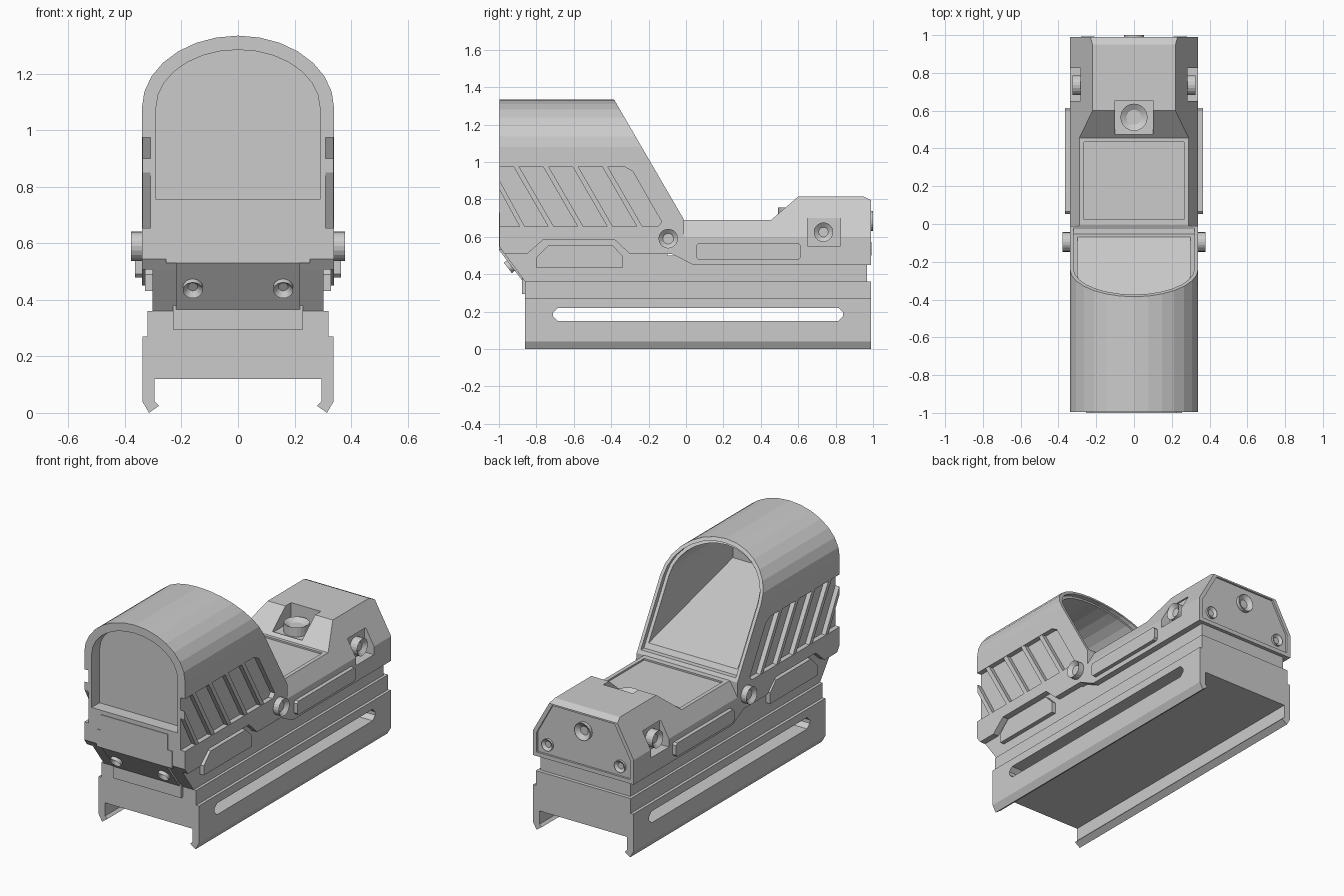
import bpy, bmesh, math
from mathutils import Vector

cube = bpy.data.objects.get("Cube")
if cube:
    bpy.data.objects.remove(cube, do_unlink=True)

grey = bpy.data.materials.new("plain_grey")
grey.use_nodes = True
grey.diffuse_color = (0.6, 0.6, 0.6, 1)
grey.node_tree.nodes["Principled BSDF"].inputs["Base Color"].default_value = (0.6, 0.6, 0.6, 1)


def finish(name, bm):
    bmesh.ops.recalc_face_normals(bm, faces=bm.faces[:])
    mesh = bpy.data.meshes.new(name)
    bm.to_mesh(mesh)
    bm.free()
    obj = bpy.data.objects.new(name, mesh)
    obj.data.materials.append(grey)
    bpy.context.collection.objects.link(obj)
    return obj


def loft(name, loop_a, loop_b):
    bm = bmesh.new()
    a = [bm.verts.new(p) for p in loop_a]
    b = [bm.verts.new(p) for p in loop_b]
    bm.faces.new(a)
    bm.faces.new(b)
    for i in range(len(a)):
        j = (i + 1) % len(a)
        bm.faces.new((a[i], a[j], b[j], b[i]))
    return finish(name, bm)


def prism(name, pts, axis, lo, hi):
    place = {"x": lambda p, t: (t, p[0], p[1]),
             "y": lambda p, t: (p[0], t, p[1]),
             "z": lambda p, t: (p[0], p[1], t)}[axis]
    return loft(name, [place(p, lo) for p in pts], [place(p, hi) for p in pts])


def rect(u0, u1, v0, v1, c=0.0):
    if not c:
        return [(u0, v0), (u1, v0), (u1, v1), (u0, v1)]
    return [(u0 + c, v0), (u1 - c, v0), (u1, v0 + c), (u1, v1 - c),
            (u1 - c, v1), (u0 + c, v1), (u0, v1 - c), (u0, v0 + c)]


def mirrored(half):
    return half + [(-x, z) for x, z in reversed(half) if x > 0]


def boolean(obj, cutter, op="DIFFERENCE"):
    mod = obj.modifiers.new("cut", "BOOLEAN")
    mod.operation, mod.solver, mod.object = op, "EXACT", cutter
    with bpy.context.temp_override(object=obj, active_object=obj, selected_objects=[obj]):
        bpy.ops.object.modifier_apply(modifier=mod.name)
    bpy.data.objects.remove(cutter, do_unlink=True)


def screw(name, loc, direction, radius, depth, socket=0.5, sides=20):
    # Round head with a sunken socket, its top face at loc
    bm = bmesh.new()
    bmesh.ops.create_cone(bm, cap_ends=True, segments=sides, radius1=radius, radius2=radius, depth=depth)
    top = max(bm.faces, key=lambda f: f.calc_center_median().z)
    bmesh.ops.inset_region(bm, faces=[top], thickness=radius * (1 - socket))
    bmesh.ops.translate(bm, verts=top.verts[:], vec=(0, 0, -min(0.02, depth * 0.5)))
    bmesh.ops.translate(bm, verts=bm.verts[:], vec=(0, 0, -depth / 2))
    turn = Vector((0, 0, 1)).rotation_difference(Vector(direction)).to_matrix()
    bmesh.ops.rotate(bm, verts=bm.verts[:], matrix=turn)
    bmesh.ops.translate(bm, verts=bm.verts[:], vec=loc)
    return finish(name, bm)


def arch(w, floor, spring, top, n=14):
    arc = [(w * math.cos(math.pi * i / n), spring + (top - spring) * math.sin(math.pi * i / n))
           for i in range(n + 1)]
    return [(w, floor)] + arc + [(-w, floor)]


# Rail clamp with hooked legs and a long through slot
clamp = prism("rail_clamp", mirrored([(0.32, 0.36), (0.32, 0.27), (0.338, 0.27), (0.338, 0.04), (0.315, 0),
                                      (0.28, 0.025), (0.295, 0.04), (0.295, 0.12)]), "y", -0.86, 0.99)
boolean(clamp, prism("slot_cutter", rect(-0.71, 0.84, 0.15, 0.22, 0.025), "x", -1, 1))
prism("clamp_front_plate", rect(-0.23, 0.23, 0.295, 0.38), "y", -0.876, -0.85)

# Narrow core between clamp and housing
prism("core", [(-0.86, 0.36), (-0.985, 0.53), (-0.9, 0.6), (-0.1, 0.6), (-0.1, 0.5), (0.968, 0.5),
               (0.968, 0.36)], "x", -0.303, 0.303)

# Hood: arched section trimmed by the side outline
hood = prism("hood", arch(0.34, 0.4, 1.08, 1.335), "y", -1.1, 0.1)
boolean(hood, prism("hood_outline", [
    (-0.996, 0.545), (-0.97, 0.508), (-0.85, 0.508), (-0.765, 0.583), (-0.38, 0.583), (-0.3, 0.508),
    (-0.075, 0.508), (-0.01, 0.475), (-0.01, 0.69), (-0.385, 1.335), (-0.4, 1.4), (-0.996, 1.4)],
    "x", -0.5, 0.5), "INTERSECT")


def slanted(section, shift):
    # Put a section on the sloping rear plane of the hood
    return [(x, -0.01 - (z - 0.69) * 0.581 + shift, z) for x, z in section]


window = arch(0.29, 0.755, 1.08, 1.285)
boolean(hood, prism("window_cutter", window, "y", -1.1, -0.92))
rear_open = arch(0.3, 0.72, 1.08, 1.295)
front_open = arch(0.3, 0.95, 1.08, 1.295)
boolean(hood, loft("inside_cutter", [(x, -0.88, z) for x, z in front_open],
                   [(x, 0.2, z - (0.05 if z < 0.8 else 0)) for x, z in rear_open]))
rim = arch(0.32, 0.71, 1.08, 1.315)
boolean(hood, loft("rim_cutter", slanted(rim, -0.03), slanted(rim, 0.4)))

# Sunken side panels with slanted ribs
panel = [(-1.1, 0.655), (-0.15, 0.655), (-0.13, 0.68), (-0.285, 0.95), (-0.33, 0.975), (-1.1, 0.975)]
for s, side in ((1, "left"), (-1, "right")):
    boolean(hood, prism("panel_cutter", panel, "x", s * 0.31, s * 0.5))
    prism(side + "_rib_front", [(-0.996, 0.85), (-0.996, 0.9), (-0.862, 0.655), (-0.89, 0.655)],
          "x", s * 0.3, s * 0.338)
    for i in range(4):
        y = -0.922 + 0.158 * i
        prism(side + "_rib_" + str(i), [(y, 0.975), (y + 0.03, 0.975), (y + 0.215, 0.655), (y + 0.185, 0.655)],
              "x", s * 0.3, s * 0.338)

# Rear housing: bevelled section trimmed by the side outline
rear = prism("rear_housing", mirrored([(0.34, 0.4), (0.34, 0.6), (0.208, 0.835)]), "y", -0.1, 1.1)
boolean(rear, prism("rear_outline", [
    (-0.01, 0.475), (0.04, 0.45), (0.99, 0.45), (0.99, 0.795), (0.95, 0.815), (0.6, 0.815),
    (0.455, 0.69), (-0.01, 0.69)], "x", -0.5, 0.5), "INTERSECT")
boolean(rear, prism("deck_cutter", rect(-0.265, 0.265, 0.025, 0.435), "z", 0.68, 0.8))
boolean(rear, prism("top_pocket_cutter", rect(-0.1, 0.1, 0.475, 0.655), "z", 0.7, 0.9))
boolean(rear, prism("back_panel_cutter", mirrored([(0.315, 0.475), (0.315, 0.595), (0.21, 0.785)]),
                    "y", 0.978, 1.1))
for s in (1, -1):
    boolean(rear, prism("side_pocket_cutter", rect(0.65, 0.825, 0.55, 0.7), "x", s * 0.275, s * 0.5))

# Adjusters and back screws
screw("top_adjuster", (0, 0.565, 0.757), (0, 0, 1), 0.072, 0.07, 0.55)
screw("back_centre_screw", (0, 1.0, 0.685), (0, 1, 0), 0.053, 0.04)

slope_dir = Vector((0, -0.79, -0.61))
for s, side in ((1, "left"), (-1, "right")):
    screw(side + "_adjuster", (s * 0.325, 0.735, 0.625), (s, 0, 0), 0.052, 0.06)
    screw(side + "_back_screw", (s * 0.245, 0.992, 0.535), (0, 1, 0), 0.036, 0.03)
    screw(side + "_hinge_knob", (s * 0.378, -0.095, 0.59), (s, 0, 0), 0.052, 0.06, 0.55)
    screw(side + "_front_screw", (s * 0.16, -0.9999, 0.665), (0, -1, 0), 0.034, 0.01, 0.6)
    screw(side + "_slope_screw", Vector((s * 0.16, -0.925, 0.455)) + slope_dir * 0.035,
          slope_dir, 0.035, 0.06)
    # Raised side bar and lower side panel
    prism(side + "_side_bar", rect(0.053, 0.615, 0.48, 0.563, 0.012), "x", s * 0.32, s * 0.364)
    prism(side + "_lower_panel", [(-0.8, 0.432), (-0.34, 0.432), (-0.34, 0.5), (-0.395, 0.556),
                                  (-0.735, 0.556), (-0.8, 0.49)], "x", s * 0.29, s * 0.33)

# Front plates on the upright and sloping faces
prism("front_plate", mirrored([(0.225, 0.73), (0.225, 0.635), (0.255, 0.635), (0.255, 0.53)]), "y", -1, -0.97)
prism("slope_plate", [(-0.875, 0.365), (-1, 0.53), (-0.95, 0.53), (-0.85, 0.38)], "x", -0.22, 0.22)
